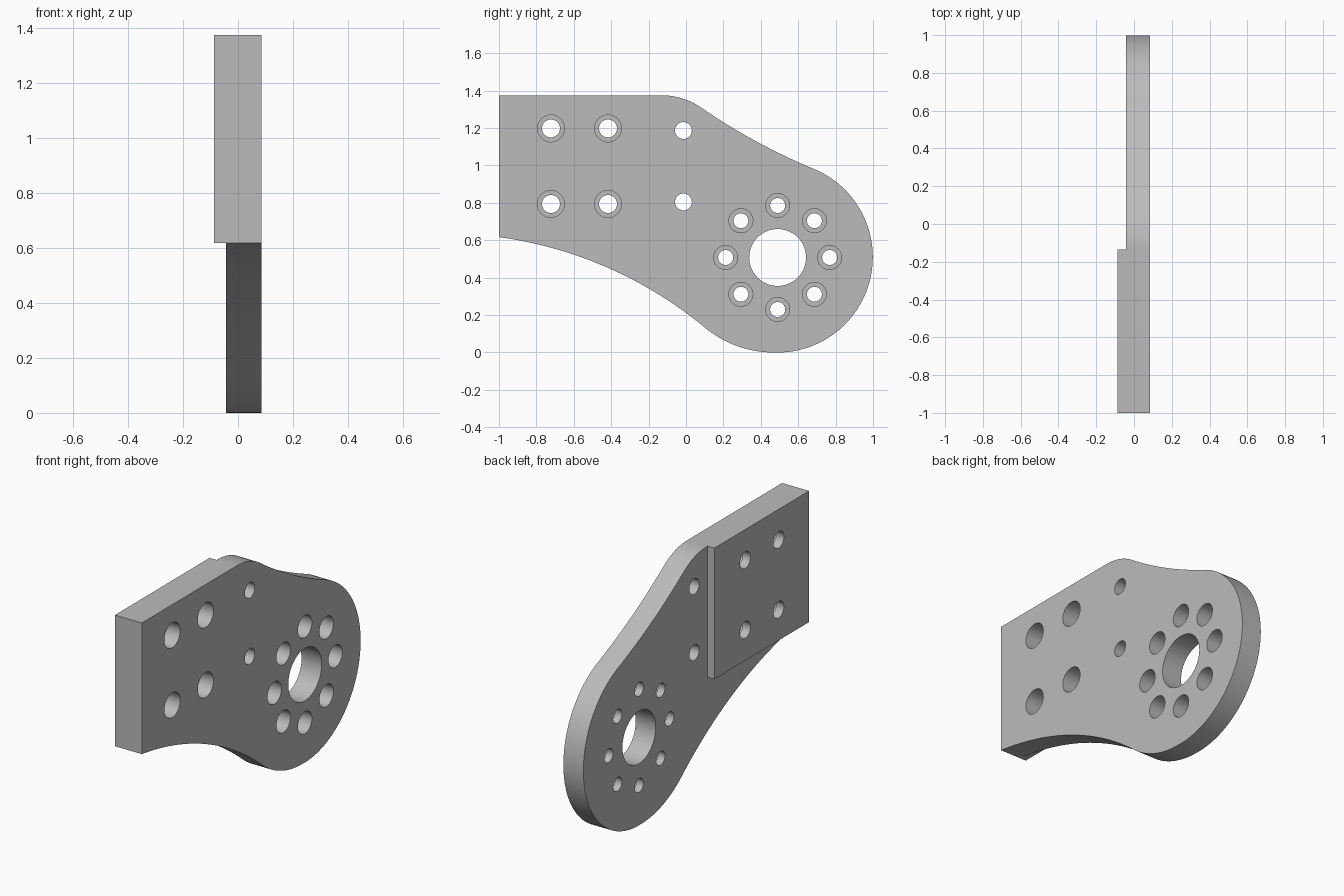
import bpy, bmesh, math
from mathutils import Vector

cube = bpy.data.objects.get("Cube")
if cube:
    bpy.data.objects.remove(cube, do_unlink=True)

FACE, BACK, PAD_BACK = 0.085, -0.043, -0.087   # x of the flat face, thin back, thick back
HUB = Vector((0.49, 0.508))                    # bore centre in (y, z)

metal = bpy.data.materials.new("Plain grey metal")
metal.use_nodes = True
grey = (0.5, 0.5, 0.5, 1)
metal.diffuse_color = grey
metal.node_tree.nodes["Principled BSDF"].inputs["Base Color"].default_value = grey


def new_object(name, bm):
    bmesh.ops.recalc_face_normals(bm, faces=bm.faces)
    mesh = bpy.data.meshes.new(name)
    bm.to_mesh(mesh)
    bm.free()
    mesh.materials.append(metal)
    obj = bpy.data.objects.new(name, mesh)
    bpy.context.collection.objects.link(obj)
    return obj


def extrude_profile(name, points, x0, x1):
    bm = bmesh.new()
    face = bm.faces.new([bm.verts.new((x0, y, z)) for y, z in points])
    result = bmesh.ops.extrude_face_region(bm, geom=[face])
    verts = [v for v in result["geom"] if isinstance(v, bmesh.types.BMVert)]
    bmesh.ops.translate(bm, verts=verts, vec=(x1 - x0, 0, 0))
    return new_object(name, bm)


def arc(start, end, turn, steps):
    """Circular arc between two points; positive turn (degrees) is anticlockwise."""
    a, b = Vector(start), Vector(end)
    half = math.radians(turn) / 2
    chord = b - a
    centre = (a + b) / 2 + Vector((-chord.y, chord.x)) / (2 * math.tan(half))
    pts = []
    for i in range(steps + 1):
        t = 2 * half * i / steps
        d = a - centre
        pts.append(centre + Vector((d.x * math.cos(t) - d.y * math.sin(t),
                                    d.x * math.sin(t) + d.y * math.cos(t))))
    return pts


def add_drill(bm, y, z, profile, sides):
    """Stepped round cutter along x from (x, radius) pairs."""
    rings = []
    for x, r in profile:
        angles = [math.tau * i / sides for i in range(sides)]
        rings.append([bm.verts.new((x, y + r * math.cos(a), z + r * math.sin(a)))
                      for a in angles])
    for lower, upper in zip(rings, rings[1:]):
        for i in range(sides):
            j = (i + 1) % sides
            bm.faces.new((lower[i], lower[j], upper[j], upper[i]))
    bm.faces.new(rings[0])
    bm.faces.new(rings[-1])


def counterbore(r_hole, r_head, floor):
    return [(-0.2, r_hole), (floor, r_hole), (floor, r_head), (0.2, r_head)]


def combine(target, tool, operation):
    mod = target.modifiers.new(operation.title(), "BOOLEAN")
    mod.operation, mod.object, mod.solver = operation, tool, "EXACT"
    bpy.ops.object.select_all(action="DESELECT")
    target.select_set(True)
    bpy.context.view_layer.objects.active = target
    bpy.ops.object.modifier_apply(modifier=mod.name)
    bpy.data.objects.remove(tool, do_unlink=True)


# Plate outline: lower sweep, toe, round end, upper sweep, shoulder
pad_low, top = 0.617, 1.375
corners = [(-1, pad_low), (0.1, 0.134), (0.47, 0), (0.68, 0.983), (0.08, 1.31), (-0.13, top)]
turns = [(-31.8, 24), (39.8, 16), (160, 64), (-12, 16), (34.4, 16)]
outline = []
for a, b, (turn, steps) in zip(corners, corners[1:], turns):
    outline += arc(a, b, turn, steps)[:-1]
outline += [Vector(corners[-1]), Vector((-1, top))]
plate = extrude_profile("bracket_plate", outline, BACK, FACE)

# Thick mounting pad on the back
pad = extrude_profile("mounting_pad", [(-1, pad_low), (-0.135, pad_low), (-0.135, top), (-1, top)],
                      PAD_BACK, 0)
combine(plate, pad, "UNION")

# Holes: four counterbored in the pad, two plain, a bore and its bolt circle
bm = bmesh.new()
for z in (0.794, 1.198):
    for y in (-0.722, -0.417):
        add_drill(bm, y, z, counterbore(0.048, 0.072, -0.037), 40)
for z in (0.805, 1.187):
    add_drill(bm, -0.014, z, [(-0.2, 0.045), (0.2, 0.045)], 40)
add_drill(bm, HUB.x, HUB.y, [(-0.2, 0.152), (0.2, 0.152)], 72)
for i in range(8):
    a = math.tau * i / 8
    add_drill(bm, HUB.x + 0.278 * math.cos(a), HUB.y + 0.278 * math.sin(a),
              counterbore(0.04, 0.064, 0.0), 40)
drills = new_object("drill_cutters", bm)
drills.hide_render = True
combine(plate, drills, "DIFFERENCE")

bpy.ops.object.shade_smooth_by_angle(angle=math.radians(30))
